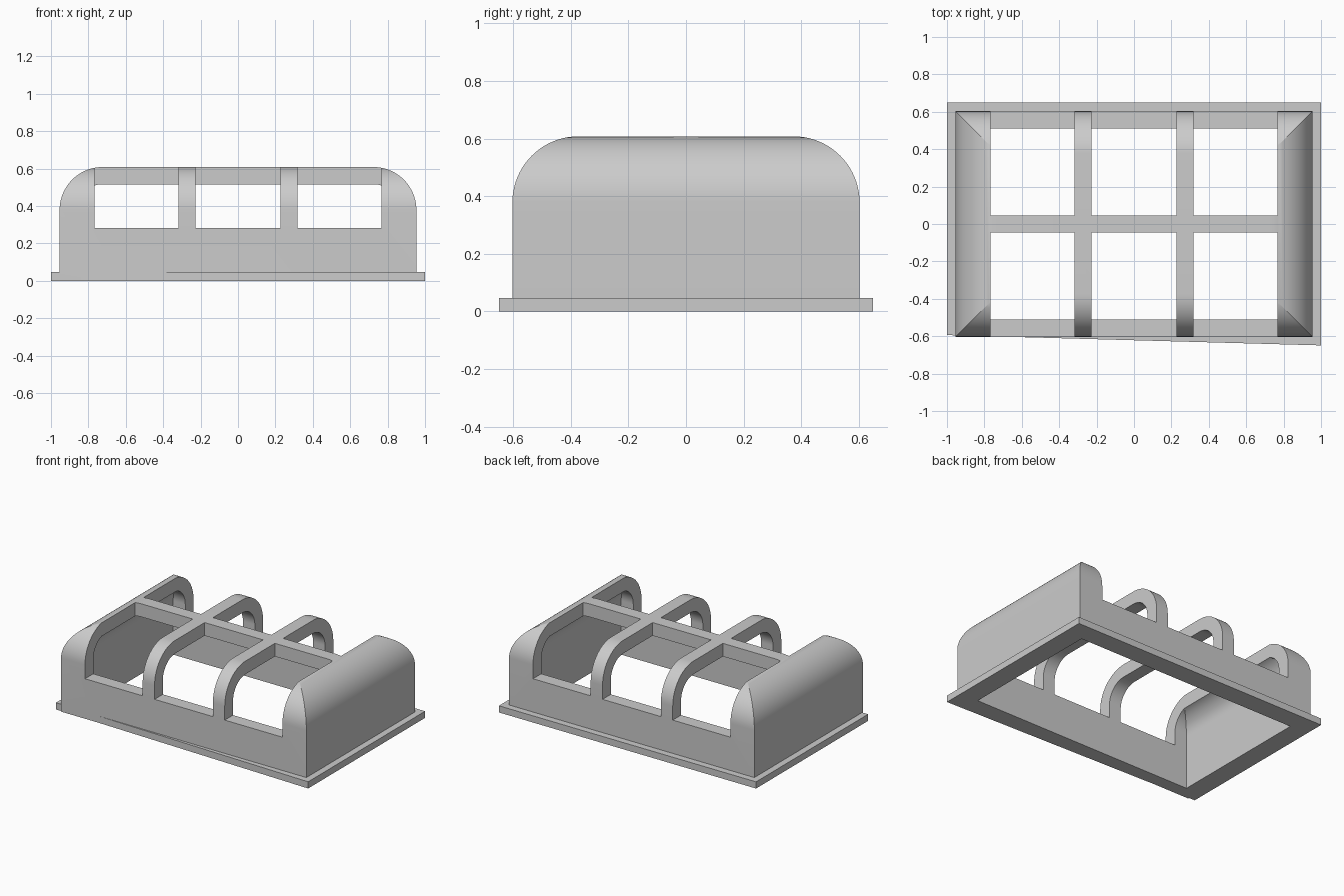
import bpy, bmesh, math

if "Cube" in bpy.data.objects:
    bpy.data.objects.remove(bpy.data.objects["Cube"])

grey = bpy.data.materials.new("plain grey")
grey.diffuse_color = (0.6, 0.6, 0.6, 1)
grey.use_nodes = True
grey.node_tree.nodes["Principled BSDF"].inputs["Base Color"].default_value = grey.diffuse_color

WALL = 0.092                           # wall and rib thickness
HX, HY, TOP, R = 0.954, 0.603, 0.608, 0.23   # outer half sizes, height, rounding


def loft(name, rings):
    """Solid through a stack of rings with equal point counts."""
    bm = bmesh.new()
    rows = [[bm.verts.new(p) for p in ring] for ring in rings]
    n = len(rows[0])
    for a, b in zip(rows, rows[1:]):
        for i in range(n):
            j = (i + 1) % n
            bm.faces.new((a[i], a[j], b[j], b[i]))
    bm.faces.new(rows[0][::-1])
    bm.faces.new(rows[-1])
    bmesh.ops.recalc_face_normals(bm, faces=bm.faces)
    me = bpy.data.meshes.new(name)
    bm.to_mesh(me)
    bm.free()
    ob = bpy.data.objects.new(name, me)
    bpy.context.collection.objects.link(ob)
    me.materials.append(grey)
    return ob


def rect(x0, x1, y0, y1, z):
    return [(x0, y0, z), (x1, y0, z), (x1, y1, z), (x0, y1, z)]


def dome(name, inset, bottom, steps=20):
    """Box with rounded shoulders that meet in mitred corners."""
    r = R - inset
    rings = [rect(-HX + inset, HX - inset, -HY + inset, HY - inset, bottom)]
    for i in range(steps + 1):
        a = math.pi / 2 * i / steps
        s = inset + r * (1 - math.cos(a))
        rings.append(rect(-HX + s, HX - s, -HY + s, HY - s,
                          TOP - R + r * math.sin(a)))
    return loft(name, rings)


def boolean(target, tool, operation):
    m = target.modifiers.new(operation, 'BOOLEAN')
    m.operation, m.object, m.solver = operation, tool, 'EXACT'
    bpy.context.view_layer.objects.active = target
    bpy.ops.object.modifier_apply(modifier=m.name)
    bpy.data.objects.remove(tool)


# Rounded outer shell
cover = dome("ribbed_cover", 0, 0)

# Base flange, its front edge tapering towards the left
flange = [(-1, -0.594), (1, -0.649), (1, 0.65), (-1, 0.65)]
base = loft("base_flange", [[(x, y, z) for x, y in flange] for z in (0, 0.047)])
boolean(cover, base, 'UNION')

# Hollow interior, open underneath
boolean(cover, dome("hollow", WALL, -0.1), 'DIFFERENCE')

# Six openings leave two ribs, a central spine and solid ends
for x0, x1 in ((-0.768, -0.319), (-0.227, 0.227), (0.319, 0.768)):
    for y0, y1 in ((-0.8, -0.046), (0.046, 0.8)):
        opening = loft("opening", [rect(x0, x1, y0, y1, z) for z in (0.281, 0.8)])
        boolean(cover, opening, 'DIFFERENCE')

# Smooth shoulders, crisp edges
bpy.ops.object.select_all(action='DESELECT')
cover.select_set(True)
bpy.context.view_layer.objects.active = cover
bpy.ops.object.shade_smooth_by_angle(angle=math.radians(20))
